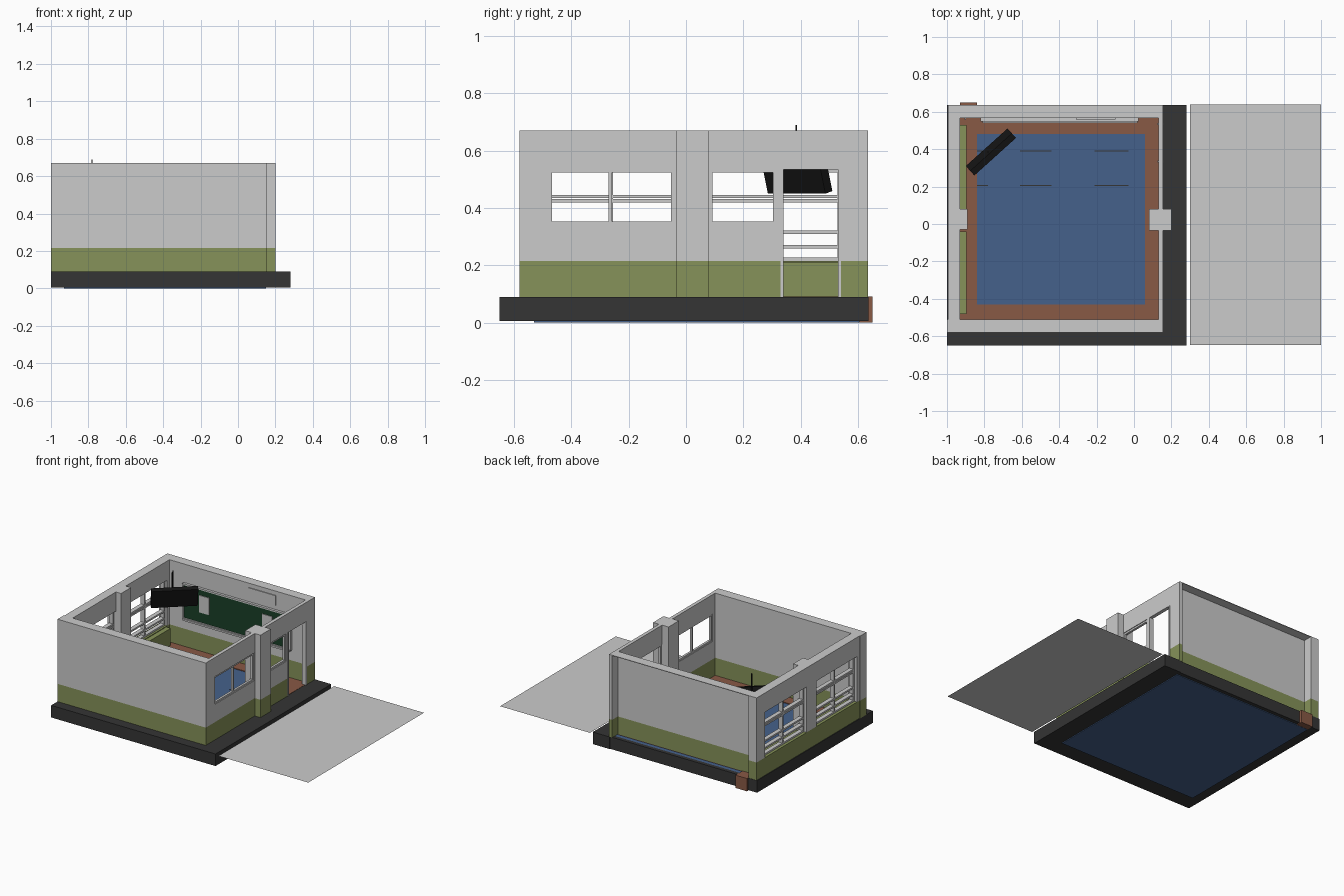
import bpy, math

if "Cube" in bpy.data.objects:
    bpy.data.objects.remove(bpy.data.objects["Cube"])

def mat(name, r, g, b):
    m = bpy.data.materials.new(name)
    m.diffuse_color = (r, g, b, 1)
    m.use_nodes = True
    m.node_tree.nodes["Principled BSDF"].inputs["Base Color"].default_value = m.diffuse_color
    return m

DARK = mat("dark_concrete", 0.035, 0.035, 0.035)
OLIVE = mat("olive_paint", 0.24, 0.29, 0.10)
BLUE = mat("blue_floor", 0.06, 0.12, 0.26)
BROWN = mat("brown_wood", 0.25, 0.10, 0.06)
BLACK = mat("black_plastic", 0.008, 0.008, 0.008)
BOARD = mat("board_green", 0.01, 0.05, 0.02)

def box(name, x0, x1, y0, y1, z0, z1, m=None):
    sx, sy, sz = (x0, x1), (y0, y1), (z0, z1)
    v = [(x, y, z) for x in sx for y in sy for z in sz]
    f = [(0, 1, 3, 2), (4, 6, 7, 5), (0, 4, 5, 1), (2, 3, 7, 6), (0, 2, 6, 4), (1, 5, 7, 3)]
    me = bpy.data.meshes.new(name)
    me.from_pydata(v, [], f)
    ob = bpy.data.objects.new(name, me)
    bpy.context.collection.objects.link(ob)
    if m:
        me.materials.append(m)
    return ob

BASE, DADO, HEAD, TOP = 0.09, 0.215, 0.535, 0.67

def two_tone(name, x0, x1, y0, y1):
    """Full-height wall piece with an olive lower band."""
    box(name + "_dado", x0, x1, y0, y1, BASE, DADO, OLIVE)
    box(name + "_upper", x0, x1, y0, y1, DADO, TOP)

def window(name, x0, x1, y0, y1, z0, mullions=(), rails=(), t=0.012):
    """Perimeter frame with mullions (y) and rails (z)."""
    for y in (y0 + t / 2, y1 - t / 2, *mullions):
        box(name + "_stile", x0, x1, y - t / 2, y + t / 2, z0, HEAD)
    for z in (z0 + t / 2, HEAD - t / 2, *rails):
        box(name + "_rail", x0, x1, y0, y1, z - t / 2, z + t / 2)

# foundation kerb around the floor
box("kerb_right", 0.15, 0.28, -0.65, 0.637, 0.005, BASE, DARK)
box("kerb_front", -1, 0.15, -0.65, -0.53, 0.005, BASE, DARK)
box("kerb_left", -1, -0.93, -0.53, 0.637, 0.005, BASE, DARK)
box("kerb_back", -0.93, 0.15, 0.605, 0.632, 0.005, BASE, DARK)

# floor with wooden border
box("floor", -0.93, 0.15, -0.53, 0.605, 0, 0.086, BLUE)
box("border_left", -0.93, -0.84, -0.51, 0.65, 0.001, 0.091, BROWN)
box("border_right", 0.06, 0.149, -0.51, 0.57, 0.08, 0.091, BROWN)
box("border_front", -0.84, 0.06, -0.51, -0.43, 0.08, 0.091, BROWN)
box("border_back", -0.84, 0.06, 0.48, 0.57, 0.08, 0.091, BROWN)
for y in (0.39, 0.205):
    for x0, x1 in ((-0.84, -0.78), (-0.61, -0.44), (-0.21, -0.03)):
        box("floor_seam", x0, x1, y - 0.003, y + 0.003, 0.085, 0.088, DARK)

# outside pavement sheet
pave = bpy.data.meshes.new("pavement")
pave.from_pydata([(0.3, -0.647, 0.08), (1, -0.647, 0.08), (1, 0.64, 0.08), (0.3, 0.64, 0.08)], [], [(0, 1, 2, 3)])
bpy.context.collection.objects.link(bpy.data.objects.new("pavement", pave))

# front wall
two_tone("front_wall", -1, 0.155, -0.58, -0.51)

# back wall: thin panel with a coping on top
two_tone("back_wall", -0.93, 0.13, 0.566, 0.572)
box("back_coping", -0.93, 0.13, 0.566, 0.635, TOP - 0.004, TOP)

# left wall: two large windows with a pier between
LX = (-0.995, -0.93)
for y0, y1 in ((-0.51, -0.48), (-0.03, 0.08), (0.54, 0.635)):
    two_tone("left_pier", *LX, y0, y1)
for y0, y1, mid in ((-0.48, -0.03, -0.26), (0.08, 0.54, 0.315)):
    box("left_dado", *LX, y0, y1, BASE, DADO, OLIVE)
    box("left_lintel", *LX, y0, y1, HEAD, TOP)
    window("left_window", -0.975, -0.945, y0, y1, DADO, (mid,), (0.265, 0.315, 0.425, 0.44))
    box("left_ledge", -0.93, -0.895, y0, y1 - 0.01, BASE, 0.21, OLIVE)
two_tone("left_pillar", -0.93, -0.89, -0.03, 0.08)

# right wall: two windows, a doorway and a pillar
RX = (0.13, 0.155)
for y0, y1 in ((-0.51, -0.48), (-0.04, 0.08), (0.315, 0.33), (0.54, 0.635)):
    two_tone("right_pier", *RX, y0, y1)
for y0, y1, mids in ((-0.48, -0.04, (-0.265,)), (0.08, 0.315, ())):
    box("right_dado", *RX, y0, y1, BASE, DADO, OLIVE)
    box("right_apron", *RX, y0, y1, DADO, 0.34)
    box("right_lintel", *RX, y0, y1, HEAD, TOP)
    window("right_window", 0.134, 0.15, y0, y1, 0.34, mids)
box("door_lintel", *RX, 0.33, 0.54, HEAD, TOP)
for y in (0.33, 0.53):
    box("door_jamb", 0.126, 0.158, y, y + 0.01, BASE, HEAD)
two_tone("right_pillar", 0.08, 0.20, -0.035, 0.08)

# chalkboard, frame, tray, notices
box("chalkboard", -0.81, 0.015, 0.555, 0.567, 0.30, 0.53, BOARD)
for z in (0.29, 0.53):
    box("board_frame", -0.82, 0.025, 0.548, 0.567, z, z + 0.01)
for x in (-0.82, 0.015):
    box("board_frame_side", x, x + 0.01, 0.548, 0.567, 0.29, 0.54)
box("chalk_tray", -0.81, 0.02, 0.54, 0.567, 0.283, 0.295)
box("notice_left", -0.69, -0.61, 0.55, 0.556, 0.37, 0.49)
box("notice_right", -0.20, -0.12, 0.55, 0.556, 0.38, 0.49)
box("wall_panel", -0.31, -0.10, 0.56, 0.567, 0.57, 0.64)
box("wall_pipe", -0.905, -0.898, 0.558, 0.567, 0.41, 0.60)

# ceiling-hung screen in the corner, tilted down
screen = box("screen", -0.15, 0.15, -0.017, 0.017, -0.068, 0.068, BLACK)
screen.location = (-0.765, 0.385, 0.52)
screen.rotation_euler = (math.radians(15), 0, math.radians(42))
box("screen_pole", -0.784, -0.778, 0.382, 0.388, 0.53, 0.69, BLACK)
